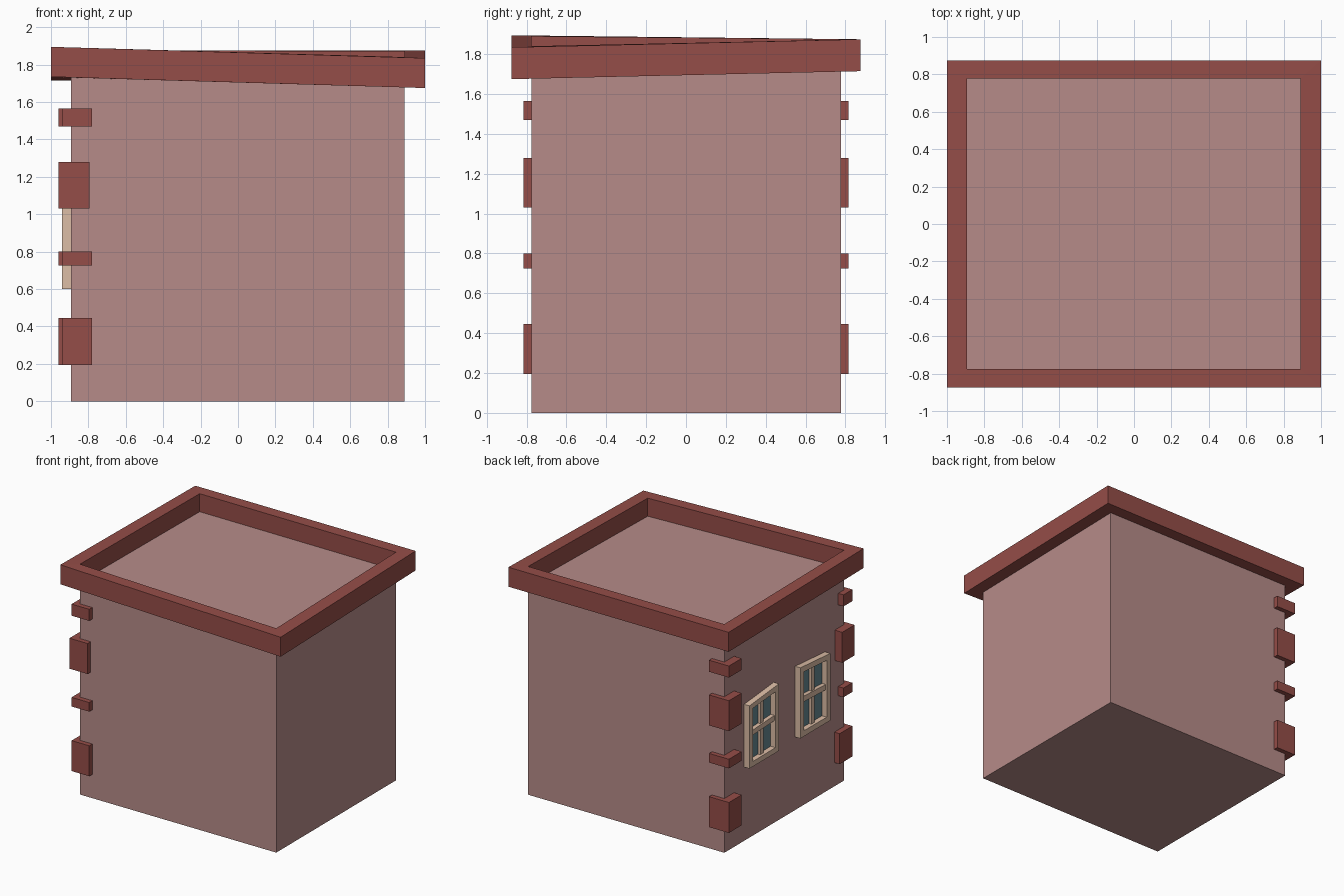
import bpy, bmesh

if "Cube" in bpy.data.objects:
    bpy.data.objects.remove(bpy.data.objects["Cube"])


def material(name, rgb):
    m = bpy.data.materials.new(name)
    m.diffuse_color = (*rgb, 1)
    m.use_nodes = True
    m.node_tree.nodes["Principled BSDF"].inputs["Base Color"].default_value = m.diffuse_color
    return m


PLASTER = material("plaster", (0.47, 0.26, 0.25))
BRICK = material("brick", (0.30, 0.075, 0.065))
CREAM = material("cream", (0.72, 0.51, 0.38))
GLASS = material("glass", (0.13, 0.24, 0.28))


def make(name, bm, mat):
    bmesh.ops.recalc_face_normals(bm, faces=bm.faces)
    me = bpy.data.meshes.new(name)
    bm.to_mesh(me)
    bm.free()
    me.materials.append(mat)
    ob = bpy.data.objects.new(name, me)
    bpy.context.collection.objects.link(ob)


def hexa(bm, lower, upper):
    """Six-sided block between two matching quads."""
    a = [bm.verts.new(p) for p in lower]
    b = [bm.verts.new(p) for p in upper]
    bm.faces.new(a)
    bm.faces.new(b)
    for i in range(4):
        j = (i + 1) % 4
        bm.faces.new((a[i], a[j], b[j], b[i]))


def rect(x0, x1, y0, y1):
    return [(x0, y0), (x1, y0), (x1, y1), (x0, y1)]


def slope(x, y):
    """Crooked underside of the parapet, blended between its four corners."""
    u, v = (x + 1) / 2, (y + 0.875) / 1.75
    front = 1.735 * (1 - u) + 1.675 * u
    return front * (1 - v) + 1.715 * v


# walls with a slightly crooked flat roof
bm = bmesh.new()
base = rect(-0.892, 0.89, -0.775, 0.777)
hexa(bm, [(x, y, 0) for x, y in base],
     [(x, y, slope(x, y) + 0.012) for x, y in base])
make("walls", bm, PLASTER)

# parapet ring
bm = bmesh.new()
rings = []
for loop, dz in ((rect(-1, 1, -0.875, 0.875), 0), (rect(-1, 1, -0.875, 0.875), 0.16),
                 (base, 0.16), (base, 0)):
    rings.append([bm.verts.new((x, y, slope(x, y) + dz)) for x, y in loop])
for k in range(4):
    p, q = rings[k], rings[(k + 1) % 4]
    for i in range(4):
        j = (i + 1) % 4
        bm.faces.new((p[i], p[j], q[j], q[i]))
make("parapet", bm, BRICK)

# corner stones on the left side: z range, front x range, front inner y
STONES = [(0.195, 0.445, -0.94, -0.78, 0.65), (0.725, 0.80, -0.94, -0.78, 0.70),
          (1.03, 1.28, -0.96, -0.795, 0.655), (1.47, 1.565, -0.94, -0.78, 0.70)]
for n, (z0, z1, x0, x1, yi) in enumerate(STONES, 1):
    for side, r in (("front", rect(x0, x1, -0.815, -yi)),
                    ("back", rect(-0.96, -0.78, 0.65, 0.815))):
        bm = bmesh.new()
        hexa(bm, [(x, y, z0) for x, y in r], [(x, y, z1) for x, y in r])
        make(f"corner_stone_{side}_{n}", bm, BRICK)


# windows on the left wall, with crooked top edges
def window(name, y0, y1, bottom, top0, top1):
    def bar(bm, u0, u1, v0, v1, x):
        def quad(x):
            return [(x, y0 + (y1 - y0) * u,
                     bottom + (top0 + (top1 - top0) * u - bottom) * v)
                    for u, v in rect(u0, u1, v0, v1)]
        hexa(bm, quad(-0.885), quad(x))

    bm = bmesh.new()
    w, h = 0.12, 0.08
    bar(bm, 0, w, 0, 1, -0.94)
    bar(bm, 1 - w, 1, 0, 1, -0.94)
    bar(bm, w, 1 - w, 0, h, -0.94)
    bar(bm, w, 1 - w, 1 - h, 1, -0.94)
    bar(bm, w, 1 - w, 0.48, 0.56, -0.93)
    bar(bm, 0.45, 0.55, h, 1 - h, -0.918)
    make(name + "_frame", bm, CREAM)
    bm = bmesh.new()
    bar(bm, w, 1 - w, h, 1 - h, -0.897)
    make(name + "_glass", bm, GLASS)


window("window_back", 0.52, 0.137, 0.605, 1.12, 1.155)
window("window_front", -0.14, -0.53, 0.60, 1.18, 1.15)
